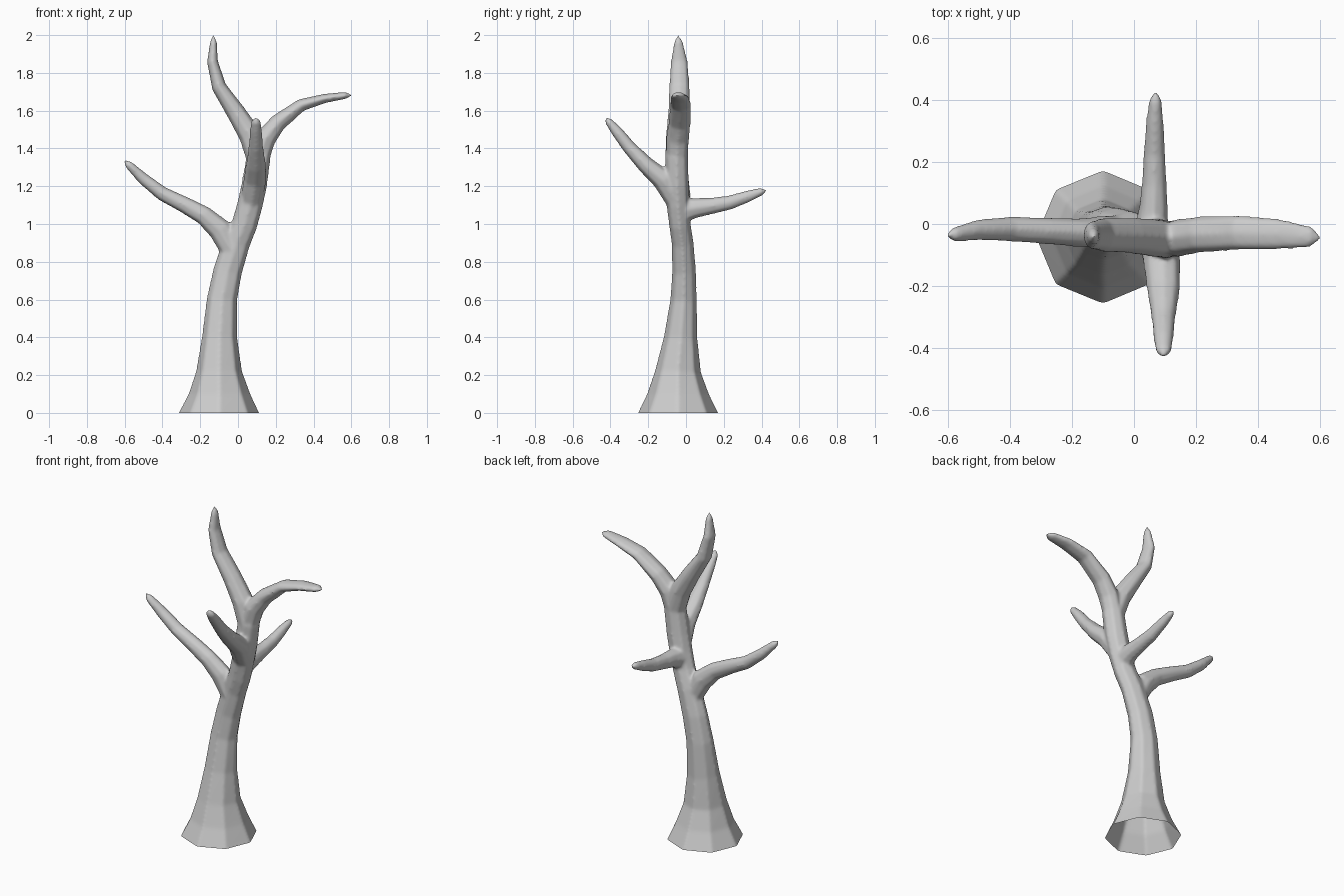
import bpy, bmesh, math
from mathutils import Vector

old = bpy.data.objects.get("Cube")
if old:
    bpy.data.objects.remove(old, do_unlink=True)

SIDES = 8
PAD = 0.002  # makes up for the shrinkage of the smoothing
ALONG_X = Vector((1, 0, 0))
ALONG_Y = Vector((0, 1, 0))


def limb(bm, side, points):
    """Closed tapering tube; each point is x, y, z, radius, radius along side."""
    centres = [Vector(p[:3]) for p in points]
    last = len(points) - 1
    rings = []
    for i, p in enumerate(points[:-1]):
        tangent = (centres[min(i + 1, last)] - centres[max(i - 1, 0)]).normalized()
        across = side.cross(tangent).normalized()
        along = tangent.cross(across)
        ring = []
        for k in range(SIDES):
            a = math.tau * k / SIDES
            offset = across * math.cos(a) * (p[3] + PAD) + along * math.sin(a) * (p[4] + PAD)
            ring.append(bm.verts.new(centres[i] + offset))
        rings.append(ring)
    tip = bm.verts.new(centres[last])
    bm.faces.new(rings[0])
    for k in range(SIDES):
        n = (k + 1) % SIDES
        for low, high in zip(rings, rings[1:]):
            bm.faces.new((low[k], low[n], high[n], high[k]))
        bm.faces.new((rings[-1][k], rings[-1][n], tip))


bm = bmesh.new()

# Trunk, running on into the top branch; starts below ground and is cut later
limb(bm, ALONG_Y, [
    (-.1, -.042, -.1, .263, .263),
    (-.1, -.042, 0, .212, .212),
    (-.098, -.042, .1, .163, .163),
    (-.1, -.042, .22, .121, .121),
    (-.097, -.028, .4, .093, .088),
    (-.085, -.013, .6, .08, .069),
    (-.055, -.01, .75, .076, .062),
    (-.008, -.018, .9, .072, .057),
    (.035, -.033, 1.0, .068, .056),
    (.063, -.042, 1.1, .067, .06),
    (.085, -.047, 1.2, .067, .062),
    (.108, -.05, 1.35, .065, .06),
    (.065, -.045, 1.47, .06, .06),
    (-.01, -.037, 1.59, .05, .057),
    (-.1, -.035, 1.725, .038, .054),
    (-.135, -.036, 1.86, .028, .044),
    (-.13, -.04, 1.965, .017, .022),
    (-.13, -.042, 2.008, 0, 0)])

# Upper left branch
limb(bm, ALONG_Y, [
    (.108, -.048, 1.34, .055, .055),
    (.143, -.045, 1.45, .056, .06),
    (.21, -.034, 1.535, .045, .058),
    (.335, -.028, 1.63, .032, .056),
    (.46, -.032, 1.665, .023, .05),
    (.57, -.042, 1.681, .017, .034),
    (.608, -.045, 1.682, 0, 0)])

# Lower right branch
limb(bm, ALONG_Y, [
    (-.025, -.02, .84, .055, .05),
    (-.095, -.025, .97, .062, .05),
    (-.18, -.028, 1.045, .05, .045),
    (-.28, -.022, 1.1, .043, .042),
    (-.4, -.016, 1.16, .037, .039),
    (-.5, -.019, 1.238, .031, .033),
    (-.58, -.034, 1.315, .02, .022),
    (-.608, -.038, 1.342, 0, 0)])

# Front branch
limb(bm, ALONG_X, [
    (.07, -.05, 1.11, .05, .055),
    (.09, -.12, 1.235, .058, .06),
    (.095, -.21, 1.31, .045, .053),
    (.095, -.3, 1.405, .035, .038),
    (.095, -.37, 1.495, .029, .031),
    (.095, -.41, 1.543, .019, .024),
    (.095, -.43, 1.568, 0, 0)])

# Back branch
limb(bm, ALONG_X, [
    (.055, -.02, 1.07, .065, .055),
    (.063, .05, 1.085, .052, .046),
    (.065, .13, 1.095, .043, .039),
    (.066, .23, 1.113, .037, .034),
    (.067, .33, 1.147, .03, .027),
    (.069, .4, 1.172, .02, .019),
    (.07, .434, 1.18, 0, 0)])

bmesh.ops.recalc_face_normals(bm, faces=bm.faces)
mesh = bpy.data.meshes.new("bare_tree")
bm.to_mesh(mesh)
bm.free()
tree = bpy.data.objects.new("bare_tree", mesh)
bpy.context.collection.objects.link(tree)

# Fuse the limbs into one skin and soften the forks
fuse = tree.modifiers.new("fuse", 'REMESH')
fuse.mode = 'VOXEL'
fuse.voxel_size = 0.008
soften = tree.modifiers.new("soften", 'SMOOTH')
soften.factor = 0.5
soften.iterations = 10
graph = bpy.context.evaluated_depsgraph_get()
fused = bpy.data.meshes.new_from_object(tree.evaluated_get(graph))
tree.modifiers.clear()

# Cut the foot level with the ground, leaving it open
bm = bmesh.new()
bm.from_mesh(fused)
bmesh.ops.bisect_plane(bm, geom=bm.verts[:] + bm.edges[:] + bm.faces[:],
                       plane_co=(0, 0, 0), plane_no=(0, 0, 1), clear_inner=True)
for face in bm.faces:
    face.smooth = True
bm.to_mesh(mesh)
bm.free()
bpy.data.meshes.remove(fused)

# Bark colour
bark = bpy.data.materials.new("pale_grey_bark")
bark.use_nodes = True
colour = (0.6, 0.6, 0.6, 1)
bark.diffuse_color = colour
bark.node_tree.nodes["Principled BSDF"].inputs["Base Color"].default_value = colour
mesh.materials.clear()
mesh.materials.append(bark)
